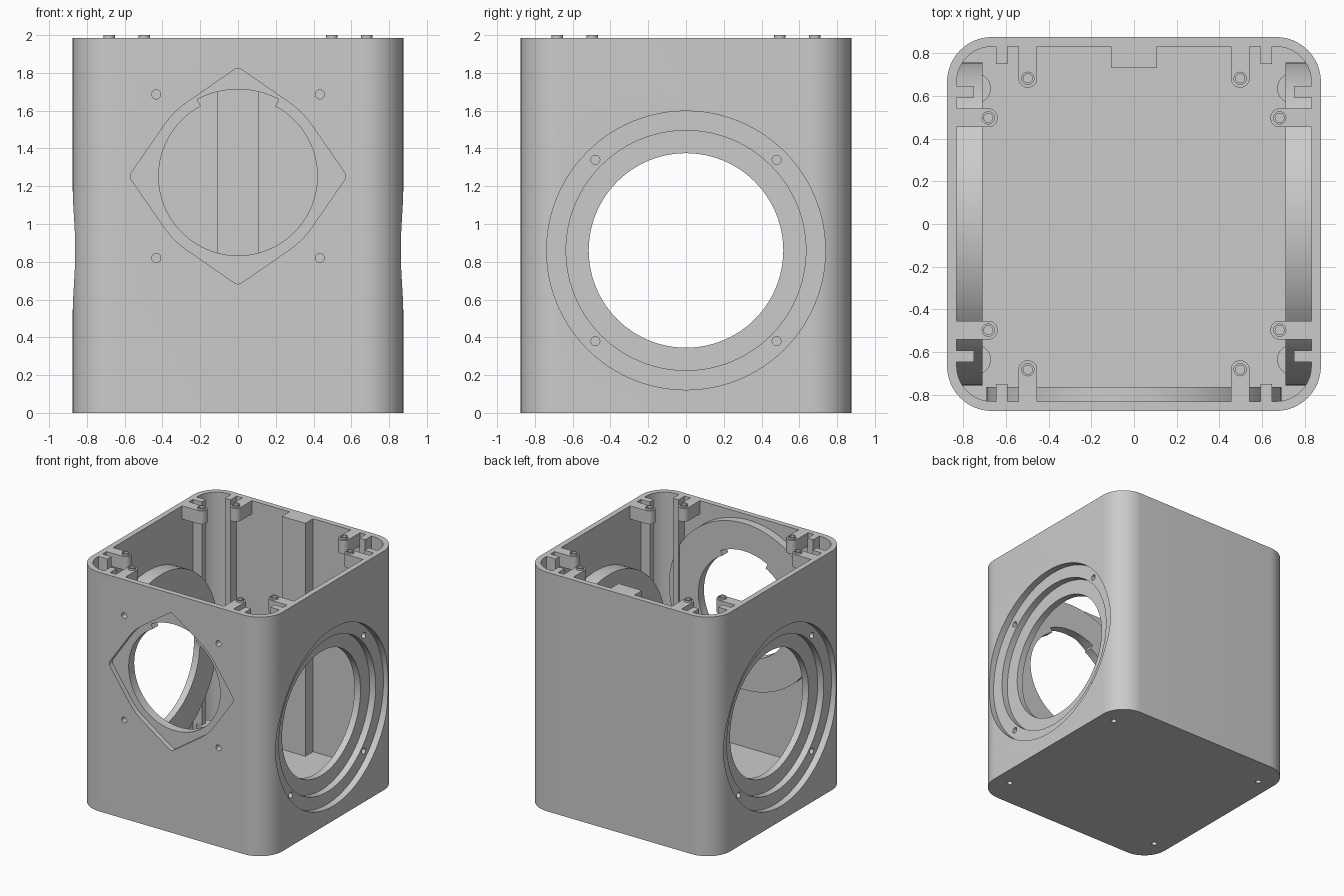
import bpy, bmesh, math
from math import sin, cos, pi, radians

if "Cube" in bpy.data.objects:
    bpy.data.objects.remove(bpy.data.objects["Cube"])

TOP, OVER = 1.985, 2.1       # rim height, and oversize height trimmed later
LENS_Z, PORT_Z = 1.253, 0.86  # centre heights of front and side openings

grey = bpy.data.materials.new("light_grey_plastic")
grey.diffuse_color = (0.6, 0.6, 0.6, 1)
grey.use_nodes = True
grey.node_tree.nodes["Principled BSDF"].inputs["Base Color"].default_value = grey.diffuse_color


def arc(cx, cy, r, a0=0, a1=360, n=96):
    full = abs(a1 - a0) >= 360
    steps = n if full else n + 1
    return [(cx + r * cos(radians(a0 + (a1 - a0) * i / n)),
             cy + r * sin(radians(a0 + (a1 - a0) * i / n))) for i in range(steps)]


def rect(x0, x1, y0, y1):
    return [(x0, y0), (x1, y0), (x1, y1), (x0, y1)]


def rounded_square(h, r):
    c = h - r
    return [p for k, (sx, sy) in enumerate([(1, 1), (-1, 1), (-1, -1), (1, -1)])
            for p in arc(sx * c, sy * c, r, 90 * k, 90 * k + 90, 16)]


def prism(name, pts, lo, hi, axis="z"):
    """Extrude a 2D outline between lo and hi along an axis."""
    place = {"z": lambda u, v, w: (u, v, w),
             "x": lambda u, v, w: (w, u, v),
             "y": lambda u, v, w: (u, w, v)}[axis]
    bm = bmesh.new()
    a = [bm.verts.new(place(u, v, lo)) for u, v in pts]
    b = [bm.verts.new(place(u, v, hi)) for u, v in pts]
    bm.faces.new(a)
    bm.faces.new(b)
    for i in range(len(a)):
        j = (i + 1) % len(a)
        bm.faces.new((a[i], a[j], b[j], b[i]))
    bmesh.ops.recalc_face_normals(bm, faces=bm.faces)
    me = bpy.data.meshes.new(name)
    bm.to_mesh(me)
    bm.free()
    me.materials.append(grey)
    ob = bpy.data.objects.new(name, me)
    bpy.context.collection.objects.link(ob)
    return ob


def combine(tool, op):
    """Apply one boolean to the housing and discard the tool."""
    mod = housing.modifiers.new("cut", "BOOLEAN")
    mod.operation, mod.solver, mod.object = op, "EXACT", tool
    bpy.context.view_layer.update()
    dg = bpy.context.evaluated_depsgraph_get()
    me = bpy.data.meshes.new_from_object(housing.evaluated_get(dg))
    housing.modifiers.clear()
    housing.data = me
    bpy.data.objects.remove(tool)


def add(*args):
    combine(prism(*args), "UNION")


def cut(*args):
    combine(prism(*args), "DIFFERENCE")


# Outer shell and cavity
housing = prism("housing", rounded_square(0.875, 0.21), 0, OVER)
cut("cavity", rounded_square(0.83, 0.165), 0.05, OVER + 0.2)

# Thick collars inside the front and side openings
add("front_collar", arc(0, LENS_Z, 0.69), -0.85, -0.762, "y")
for s in (-1, 1):
    x = sorted((s * 0.71, s * 0.84))
    add("side_collar", arc(0, PORT_Z, 0.757), x[0], x[1], "x")

# Back rib
add("back_rib", rect(-0.108, 0.108, 0.73, 0.85), 0.02, OVER)

# Rails, top screw brackets and foot bosses, repeated on every corner
bosses = []
for sx in (-1, 1):
    for sy in (-1, 1):
        def flip(pts):
            return [(sx * u, sy * v) for u, v in pts]
        for swap in (False, True):
            def side(pts):
                return flip([(v, u) for u, v in pts] if swap else pts)
            add("rail", side(rect(0.748, 0.85, 0.593, 0.645)), 0.02, OVER)
            tab = arc(0.682, 0.497, 0.044, 90, 270, 24) + [(0.85, 0.453), (0.85, 0.541)]
            add("bracket", side(tab), 1.875, OVER)
            bosses.append(side([(0.682, 0.497)])[0])
        add("foot_boss", flip(arc(0.74, 0.635, 0.07, n=32)), 0.02, 0.13)
        cut("foot_hole", flip(arc(0.74, 0.635, 0.022, n=20)), -0.1, 0.1)

# Trim everything flush with the rim, then raise the screw tubes
cut("trim", rect(-1.2, 1.2, -1.2, 1.2), TOP, OVER + 0.3)
for bx, by in bosses:
    add("tube", arc(bx, by, 0.031, n=24), 1.93, 2.0)
    cut("tube_hole", arc(bx, by, 0.021, n=20), 1.9, 2.1)

# Side openings: two stepped recesses, through hole, screw holes
for s in (-1, 1):
    for r, depth in ((0.738, 0.055), (0.635, 0.11), (0.515, 0.3)):
        x = sorted((s * 1.0, s * (0.875 - depth)))
        cut("port_step", arc(0, PORT_Z, r), x[0], x[1], "x")
    x = sorted((s * 1.0, s * 0.76))
    for y in (-0.48, 0.48):
        for z in (-0.48, 0.48):
            cut("port_screw", arc(y, PORT_Z + z, 0.024, n=20), x[0], x[1], "x")

# Front opening: four-pointed recess around a circle
outline = []
for k in range(4):
    a = 90 * k
    outline += arc(0.535 * cos(radians(a)), LENS_Z + 0.535 * sin(radians(a)),
                   0.035, a - 35, a + 35, 8)
    outline += arc(0, LENS_Z, 0.475, a + 36, a + 54, 8)
cut("lens_recess", outline, -1.0, -0.835, "y")

# Through hole with a wider slot along its upper edge
lens = arc(0, LENS_Z, 0.46, 62, 118, 24) + arc(0, LENS_Z, 0.42, 118, 422, 80)
cut("lens_hole", lens, -1.0, -0.6, "y")
for x in (-0.433, 0.433):
    for z in (-0.433, 0.433):
        cut("lens_screw", arc(x, LENS_Z + z, 0.024, n=20), -1.0, -0.79, "y")

# Smooth the curves, keep the edges sharp
bpy.ops.object.select_all(action="DESELECT")
housing.select_set(True)
bpy.context.view_layer.objects.active = housing
bpy.ops.object.shade_smooth_by_angle(angle=radians(30))
